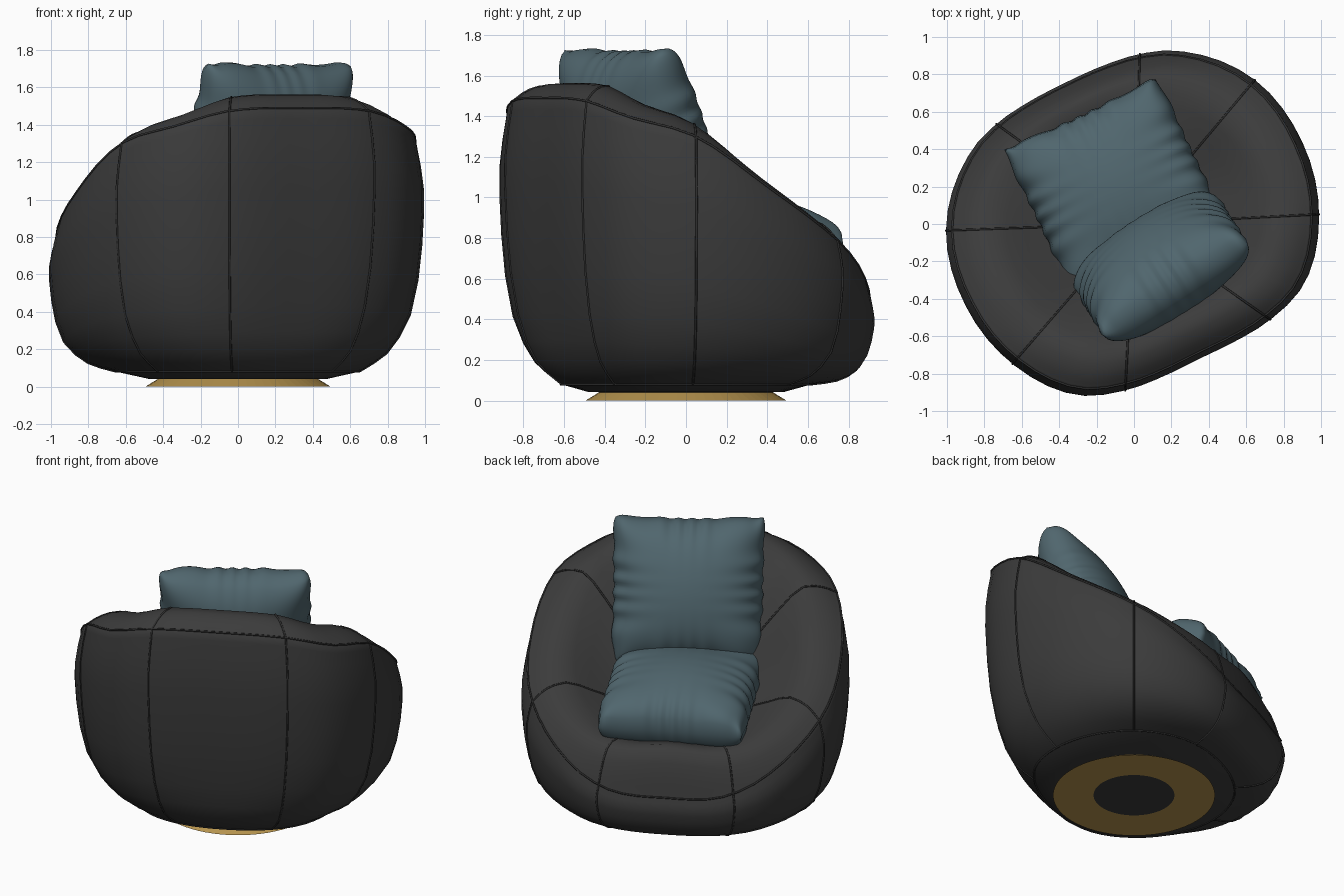
import bpy, bmesh
from math import sin, cos, radians, exp
from mathutils import Vector

if "Cube" in bpy.data.objects:
    bpy.data.objects.remove(bpy.data.objects["Cube"])

FACING = radians(116)


def material(name, rgb):
    m = bpy.data.materials.new(name)
    m.use_nodes = True
    m.diffuse_color = (*rgb, 1)
    bsdf = m.node_tree.nodes["Principled BSDF"]
    bsdf.inputs["Base Color"].default_value = (*rgb, 1)
    bsdf.inputs["Roughness"].default_value = 0.8
    return m


charcoal = material("charcoal fabric", (0.044, 0.044, 0.044))
stitching = material("dark stitching", (0.03, 0.03, 0.03))
teal = material("dusty teal fabric", (0.08, 0.132, 0.154))
gold = material("brushed gold", (0.46, 0.29, 0.075))


def curve_value(table, x, flat_ends=False):
    """Smooth interpolation through a few (x, y) points."""
    n = len(table)

    def slope(i):
        if flat_ends and i in (0, n - 1):
            return 0
        a, b = table[max(i - 1, 0)], table[min(i + 1, n - 1)]
        return (b[1] - a[1]) / (b[0] - a[0])

    for i in range(n - 1):
        (x0, y0), (x1, y1) = table[i], table[i + 1]
        if x <= x1 or i == n - 2:
            h = x1 - x0
            t = (x - x0) / h
            return (y0 * (1 + 2 * t) * (1 - t) ** 2 + slope(i) * h * t * (1 - t) ** 2
                    + y1 * t * t * (3 - 2 * t) + slope(i + 1) * h * t * t * (t - 1))


def finish(name, bm, mats, smooth=True):
    bmesh.ops.recalc_face_normals(bm, faces=bm.faces)
    me = bpy.data.meshes.new(name)
    bm.to_mesh(me)
    bm.free()
    for m in mats:
        me.materials.append(m)
    ob = bpy.data.objects.new(name, me)
    bpy.context.collection.objects.link(ob)
    if smooth:
        me.polygons.foreach_set("use_smooth", [True] * len(me.polygons))
    return ob


# Body shape: plan radius and rim height by angle away from the facing direction
PLAN = [(0, .83), (14, .85), (28, .9), (38, .94), (65, 1), (90, 1),
        (113, .99), (135, .965), (152, .885), (166, .825), (180, .8)]
RIM = [(0, .4), (28, .44), (66, .79), (90, 1.04), (113, 1.3), (132, 1.39), (151, 1.475), (180, 1.49)]
WALL = [(0, .68), (.08, .82), (.25, .93), (.5, .985), (.8, 1), (1, .96)]
SEAT = [(0, .66), (.3, .67), (.52, .68), (.75, .67), (.9, .62), (1, .5)]
LIFT = [(0, 0), (.3, .4), (.52, .66), (.75, .89), (.9, .935), (1, 1)]
WALL_STEPS = (.04, .08, .15, .25, .4, .55, .7, .8, .9, .96, 1)
SEAT_STEPS = (.985, .97, .94, .9, .85, .78, .7, .6, .5, .4, .3, .2, .1)


def profile(deg):
    """Points from the underside, up the wall, over the rim and into the seat."""
    a = abs((deg + 180) % 360 - 180)
    d = radians(deg)
    front = max(0, cos(d))
    plan = curve_value(PLAN, a, True)
    rim = curve_value(RIM, a, True)
    base = .45 * .62 + .55 * plan * .68
    sag = 1 + .2 * front
    dish = 1 + 2.5 * max(0, 1.47 - rim)
    flare = .03 * front
    rz = [(.3, .04), (.48, .042), (base, .08)]
    for t in WALL_STEPS:
        r = plan * (curve_value(WALL, t) + flare * t ** 4)
        r += (base - plan * .68) * max(0, 1 - t / .25)
        rz.append((r, .08 + (rim - .08) * t ** sag))
    for s in SEAT_STEPS:
        lift = curve_value(LIFT, s) ** dish
        roll = 3.2 * front ** 4 * s ** 8 * (1 - s)
        rz.append((plan * (.96 + flare) * s, curve_value(SEAT, s) + (rim - .5) * lift + roll))
    return [Vector((r * cos(d), r * sin(d), z)) for r, z in rz]


BOTTOM_ROW = 2
RIM_ROW = 2 + len(WALL_STEPS)
SEGMENTS = 60

bm = bmesh.new()
columns = [[bm.verts.new(p) for p in profile(i * 360 / SEGMENTS)] for i in range(SEGMENTS)]
under = bm.verts.new((0, 0, .04))
centre = bm.verts.new((0, 0, .66))
for i in range(SEGMENTS):
    a, b = columns[i], columns[(i + 1) % SEGMENTS]
    for k in range(len(a) - 1):
        bm.faces.new((a[k], b[k], b[k + 1], a[k + 1]))
    bm.faces.new((under, b[0], a[0]))
    bm.faces.new((centre, a[-1], b[-1]))
body = finish("seat_body", bm, [charcoal])
body.rotation_euler.z = FACING


# Seams: thin piping along the panel joins
def seam(name, points, closed=False):
    cu = bpy.data.curves.new(name, "CURVE")
    cu.dimensions = "3D"
    cu.bevel_depth = .006
    cu.bevel_resolution = 1
    sp = cu.splines.new("POLY")
    sp.points.add(len(points) - 1)
    for p, co in zip(sp.points, points):
        p.co = (*co, 1)
    sp.use_cyclic_u = closed
    cu.materials.append(stitching)
    ob = bpy.data.objects.new(name, cu)
    ob.rotation_euler.z = FACING
    bpy.context.collection.objects.link(ob)


for side, label in ((1, "left"), (-1, "right")):
    for n, deg in enumerate((28, 66, 113, 151)):
        seam(f"panel_seam_{label}_{n + 1}", profile(side * deg)[BOTTOM_ROW:-2])
for name, row in (("rim_seam", RIM_ROW), ("underside_seam", BOTTOM_ROW)):
    seam(name, [profile(i * 360 / SEGMENTS)[row] for i in range(SEGMENTS)], True)


# Cushions: two puffed grids joined at a pinched edge, with gathered folds
def cushion(name, half_len, half_wid, half_thick, fullness, loc, tilt, turn):
    bm = bmesh.new()
    for sign in (1, -1):
        grid = bmesh.ops.create_grid(bm, x_segments=60, y_segments=60, size=1)["verts"]
        for v in grid:
            u, w = v.co.x, v.co.y
            puff = max(0, (1 - abs(u) ** fullness) * (1 - abs(w) ** fullness)) ** .5
            puff *= .55 + .45 * (1 - u * u) * (1 - w * w)
            folds = (sin(23 * w + 3 * sin(5 * w)) * exp(-6 * (1 - abs(u)))
                     + sin(21 * u + 3 * sin(4 * u)) * exp(-6 * (1 - abs(w))))
            corner = 1 - .06 * (u * w) ** 4
            v.co.x = u * (half_len * (1 - .08 * (1 - w * w)) * corner + .005 * folds)
            v.co.y = w * (half_wid * (1 - .05 * (1 - u * u)) * corner + .005 * folds)
            v.co.z = sign * puff * (half_thick + .016 * folds) + .006 * folds
    bmesh.ops.remove_doubles(bm, verts=bm.verts, dist=.0005)
    ob = finish(name, bm, [teal])
    ob.location = loc
    ob.rotation_euler = (0, radians(tilt), radians(turn))


cushion("seat_cushion", .46, .475, .235, 10, (-.1, .2, .81), 6, 115.5)
cushion("back_cushion", .475, .48, .25, 6, (.142, -.225, 1.3), 70, 123)

# Base: low flared plinth with a dark disc in its underside
bm = bmesh.new()
bmesh.ops.create_cone(bm, cap_ends=True, segments=64, radius1=.495, radius2=.42, depth=.046)
bmesh.ops.translate(bm, verts=bm.verts, vec=(0, 0, .023))
bottom = min(bm.faces, key=lambda f: f.calc_center_median().z)
bmesh.ops.inset_region(bm, faces=[bottom], thickness=.248)
bottom.material_index = 1
finish("base_plinth", bm, [gold, charcoal], smooth=False)
